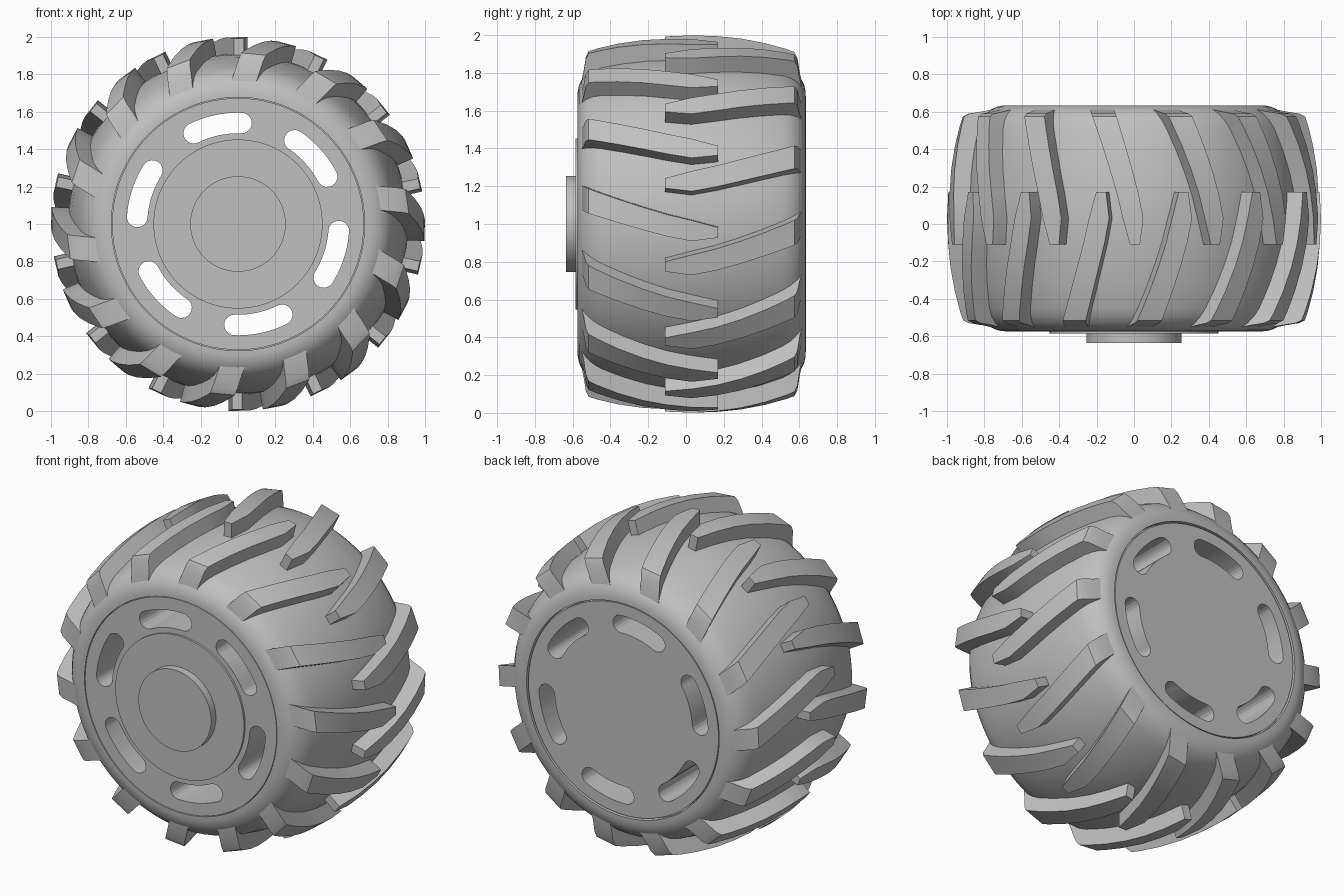
import bpy, bmesh
from math import sin, cos, pi, radians, sqrt
from mathutils import Matrix, Vector

if "Cube" in bpy.data.objects:
    bpy.data.objects.remove(bpy.data.objects["Cube"], do_unlink=True)

grey = bpy.data.materials.new("rubber_grey")
grey.use_nodes = True
colour = (0.53, 0.53, 0.53, 1)
grey.diffuse_color = colour
grey.node_tree.nodes["Principled BSDF"].inputs["Base Color"].default_value = colour

MID = 0.03                            # middle of the tyre along y
AXLE = Matrix.Translation((0, 0, 1))  # wheel axis height


def smooth(ob, angle):
    bpy.ops.object.select_all(action='DESELECT')
    ob.select_set(True)
    bpy.context.view_layer.objects.active = ob
    bpy.ops.object.shade_smooth_by_angle(angle=radians(angle))


def finish(bm, name, angle=35):
    bmesh.ops.recalc_face_normals(bm, faces=bm.faces)
    mesh = bpy.data.meshes.new(name)
    bm.to_mesh(mesh)
    bm.free()
    mesh.materials.append(grey)
    ob = bpy.data.objects.new(name, mesh)
    bpy.context.collection.objects.link(ob)
    ob.matrix_world = AXLE
    if angle:
        smooth(ob, angle)
    return ob


def lathe(name, profile, closed=False, steps=96):
    """Turn (radius, y) points around the y axis."""
    bm = bmesh.new()
    vs = [bm.verts.new((r, y, 0)) for r, y in profile]
    pairs = list(zip(vs, vs[1:])) + ([(vs[-1], vs[0])] if closed else [])
    es = [bm.edges.new(p) for p in pairs]
    bmesh.ops.spin(bm, geom=vs + es, axis=(0, 1, 0), cent=(0, 0, 0),
                   angle=2 * pi, steps=steps, use_duplicate=False)
    bmesh.ops.remove_doubles(bm, verts=bm.verts, dist=1e-4)
    return finish(bm, name)


# Tyre: half profile mirrored about the middle
half = [(0.677, 0.604), (0.705, 0.603), (0.735, 0.596), (0.765, 0.582), (0.793, 0.56),
        (0.82, 0.525), (0.84, 0.48), (0.87, 0.36), (0.892, 0.24), (0.905, 0.12)]
outer = ([(r, MID - s) for r, s in half] + [(0.91, MID)]
         + [(r, MID + s) for r, s in reversed(half)])
lathe("tyre", outer, closed=True)

# Rim: thick disc with a fine groove in front, almost flush behind
rim = lathe("rim", [(0, -0.573), (0.673, -0.573), (0.673, -0.555), (0.69, -0.555),
                    (0.69, 0.6), (0.668, 0.6), (0.668, 0.628), (0, 0.628)])

# Slots cut through the rim
bm = bmesh.new()
R, W, SPAN = 0.54, 0.055, radians(14)
for k in range(6):
    mid = radians(42 + 60 * k)
    pts = []
    for side in (1, -1):
        for i in range(11):           # long edge of the slot
            a = mid + side * SPAN * (i / 5 - 1)
            pts.append(((R + side * W) * cos(a), (R + side * W) * sin(a)))
        end = mid + side * SPAN       # rounded end
        c = Vector((R * cos(end), R * sin(end)))
        for i in range(1, 10):
            b = end + (0 if side > 0 else pi) + pi * i / 10
            pts.append((c.x + W * cos(b), c.y + W * sin(b)))
    face = bm.faces.new([bm.verts.new((x, -1, z)) for x, z in pts])
    new = bmesh.ops.extrude_face_region(bm, geom=[face])["geom"]
    bmesh.ops.translate(bm, vec=(0, 2, 0),
                        verts=[v for v in new if isinstance(v, bmesh.types.BMVert)])
cutter = finish(bm, "slot_cutter", 0)
cutter.hide_render = True
mod = rim.modifiers.new("slots", 'BOOLEAN')
mod.object = cutter
mod.operation = 'DIFFERENCE'
mod.solver = 'EXACT'
bpy.context.view_layer.objects.active = rim
bpy.ops.object.modifier_apply(modifier=mod.name)
bpy.data.objects.remove(cutter, do_unlink=True)
smooth(rim, 35)

# Raised plate and hub cap on the front
lathe("hub_plate", [(0, -0.56), (0.452, -0.56), (0.452, -0.586), (0, -0.586)])
lathe("hub_cap", [(0, -0.56), (0.255, -0.56), (0.255, -0.635), (0, -0.635)])

# Tread lugs: (distance from middle, sideways shift, half width, outer radius)
STATIONS = [(-0.14, 0.005, 0.027, 0.993), (0, -0.005, 0.055, 1.0),
            (0.13, -0.033, 0.058, 0.995), (0.26, -0.069, 0.06, 0.982),
            (0.39, -0.108, 0.062, 0.958), (0.5, -0.143, 0.064, 0.93),
            (0.545, -0.158, 0.065, 0.915), (0.56, -0.163, 0.065, 0.885),
            (0.572, -0.167, 0.065, 0.81), (0.585, -0.172, 0.065, 0.75)]


def lugs(name, side, start, count=14):
    bm = bmesh.new()
    for k in range(count):
        turn = Matrix.Rotation(radians(start + 360 / count * k), 3, 'Y')
        rings = []
        for s, t, w, r in STATIONS:
            ring = []
            for x, rad in ((t - w, r), (t + w, r), (t + w, 0.72), (t - w, 0.72)):
                p = Vector((x, MID + side * s, sqrt(rad * rad - x * x)))
                ring.append(bm.verts.new(turn @ p))
            rings.append(ring)
        for a, b in zip(rings, rings[1:]):
            for i in range(4):
                j = (i + 1) % 4
                bm.faces.new((a[i], a[j], b[j], b[i]))
        bm.faces.new(rings[0])
        bm.faces.new(rings[-1])
    return finish(bm, name, 25)


lugs("front_tread_lugs", -1, 15.2)
lugs("back_tread_lugs", 1, 0)
